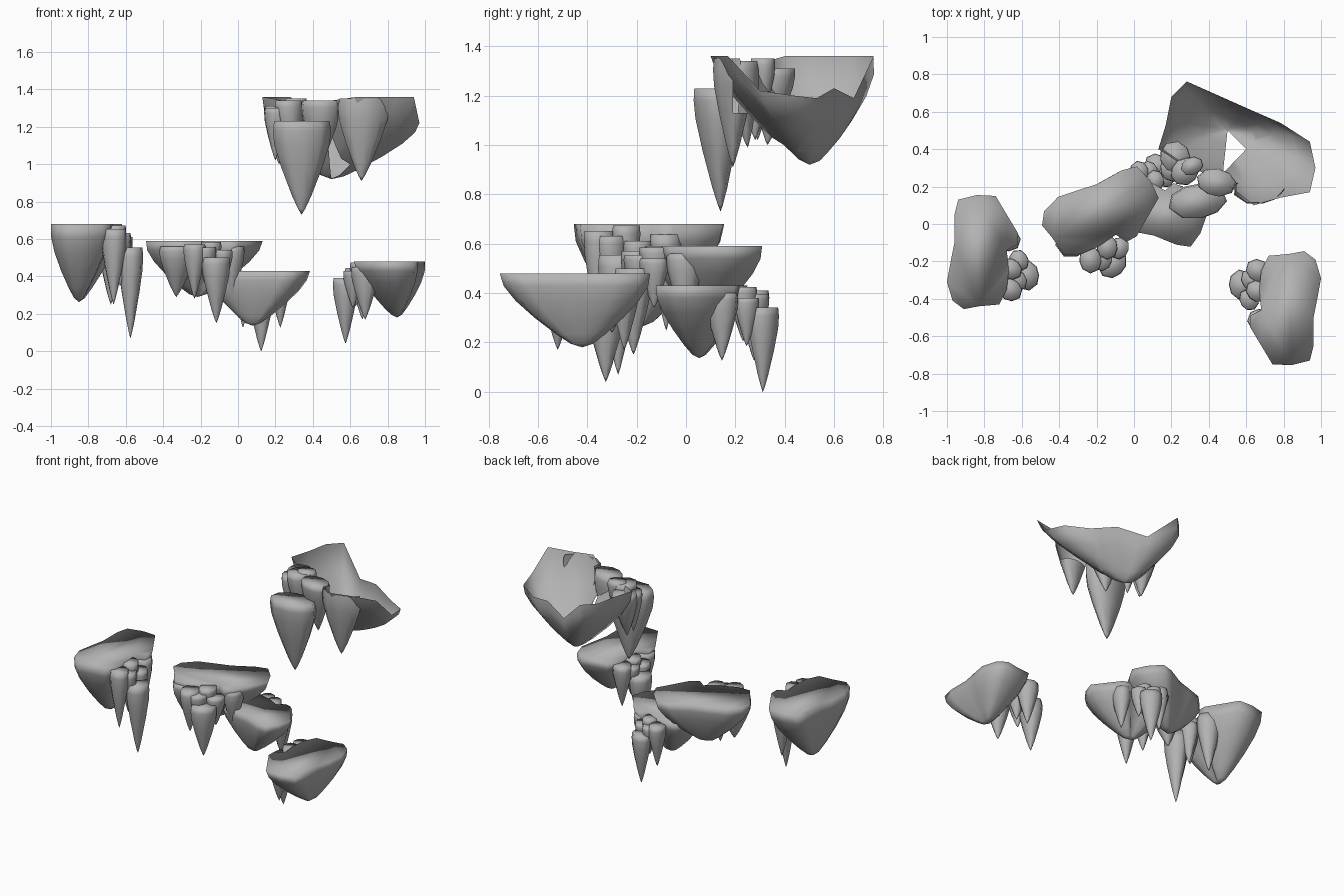
import bpy, bmesh, math
from mathutils import Matrix, Vector

if "Cube" in bpy.data.objects:
    bpy.data.objects.remove(bpy.data.objects["Cube"])

rock = bpy.data.materials.new("grey_rock")
rock.diffuse_color = (0.45, 0.45, 0.45, 1)
rock.use_nodes = True
rock.node_tree.nodes["Principled BSDF"].inputs["Base Color"].default_value = rock.diffuse_color

# (depth fraction, width fraction) from the flat top to the tip
BODY = [(0, 1), (.17, .96), (.37, .82), (.6, .59), (.82, .33), (.95, .15)]
SPIKE = [(0, .95), (.1, 1), (.25, .95), (.5, .7), (.8, .33), (.94, .12)]


def hang(name, rim, tip, profile, matrix=Matrix(), capped=True, hole=(), cut=None):
    """Rock hanging from a rim of 3D points, narrowing down to a tip."""
    bm = bmesh.new()
    tip = Vector(tip)
    mid = sum((Vector(p) for p in rim), Vector()) / len(rim)
    rings = []
    for f, s in profile:
        c = mid.lerp(tip, f)
        rings.append([bm.verts.new((c.x + (p[0] - mid.x) * s,
                                    c.y + (p[1] - mid.y) * s,
                                    p[2] + (tip.z - p[2]) * f)) for p in rim])
    n = len(rim)
    for a, b in zip(rings, rings[1:]):
        for i in range(n):
            j = (i + 1) % n
            bm.faces.new((a[i], a[j], b[j], b[i]))
    end = bm.verts.new(tip)
    for i in range(n):
        bm.faces.new((rings[-1][i], rings[-1][(i + 1) % n], end))
    if capped:
        bm.faces.new(rings[0][::-1])
    bmesh.ops.transform(bm, matrix=matrix, verts=bm.verts)
    bmesh.ops.recalc_face_normals(bm, faces=bm.faces)

    # Clean vertical cut-out with a convex, counter-clockwise outline
    sides = []
    for i, p in enumerate(hole):
        q = hole[(i + 1) % len(hole)]
        sides.append((Vector((p[0], p[1], 0)), Vector((q[1] - p[1], p[0] - q[0], 0))))
    for co, no in sides:
        bmesh.ops.bisect_plane(bm, geom=bm.verts[:] + bm.edges[:] + bm.faces[:],
                               plane_co=co, plane_no=no)
    gone = []
    for f in bm.faces:
        c = f.calc_center_median()
        inside = bool(sides) and all((c - co).dot(no) < 0 for co, no in sides)
        if inside or (cut and cut(c)):
            gone.append(f)
    if gone:
        bmesh.ops.delete(bm, geom=gone, context='FACES')
    me = bpy.data.meshes.new(name)
    bm.to_mesh(me)
    bm.free()
    me.materials.append(rock)
    me.polygons.foreach_set("use_smooth", [True] * len(me.polygons))
    bpy.context.collection.objects.link(bpy.data.objects.new(name, me))


def spike(name, x, y, r, top, bottom, matrix=Matrix(), lean=(0, 0), ry=None, **kw):
    rim = []
    for k in range(9):
        a = math.tau * k / 9
        w = 1 + .1 * math.sin(2 * a + x * 20)
        rim.append((x + r * w * math.cos(a), y + (ry or r) * w * math.sin(a), top))
    hang(name, rim, (x + lean[0], y + lean[1], bottom), SPIKE, matrix, **kw)


# Shared island shape: flat top at z = 0, spikes clustered on one side
OUTLINE = [(-.14, .28), (-.04, .305), (.06, .3), (.12, .2), (.18, .1), (.18, .04),
           (.12, .01), (.13, -.1), (.12, -.2), (.08, -.28), (-.03, -.29), (-.11, -.305),
           (-.17, -.26), (-.2, -.16), (-.18, -.05), (-.16, .05), (-.16, .2)]
CLUSTER = [(.225, -.125, .075, -.09, -.44), (.12, .07, .07, -.03, -.31),
           (.135, -.2, .065, -.02, -.31), (.14, -.09, .06, -.005, -.23),
           (.185, -.045, .055, -.05, -.25), (.17, -.15, .06, -.035, -.24)]


def island(name, x, y, top, turn, size, height, flip=1, spike_turn=None):
    def place(angle):
        return (Matrix.Translation((x, y, top)) @ Matrix.Rotation(math.radians(angle), 4, 'Z')
                @ Matrix.Diagonal((size, size * flip, height, 1)))
    hang(name + "_body", [(px, py, 0) for px, py in OUTLINE], (-.05, -.03, -.3), BODY, place(turn))
    m = place(turn if spike_turn is None else spike_turn)
    for i, (sx, sy, r, t, b) in enumerate(CLUSTER):
        spike(f"{name}_spike_{i + 1}", sx, sy, r, t, b, m)


island("left_island", -.8, -.15, .68, 0, 1, 1.39)
island("right_island", .8, -.45, .48, 180, 1, 1)
island("middle_island", -.165, .045, .59, -61, 1.02, 1.0, 1, -50)
spike("middle_island_side_spike", -.32, -.08, .1, .56, .29, lean=(-.01, .02))
island("low_island", .12, .085, .43, 68, .88, .98, -1, 60)

# Large open shell, with a rim that dips at the back right
SHELL = [(.28, .76, 1.36), (.2, .68, 1.36), (.17, .53, 1.36), (.13, .4, 1.36),
         (.24, .33, 1.34), (.38, .27, 1.34), (.5, .21, 1.34), (.64, .1, 1.36),
         (.78, .14, 1.36), (.94, .17, 1.36), (.97, .3, 1.22), (.94, .44, 1.2),
         (.8, .53, 1.19), (.64, .6, 1.23), (.46, .68, 1.19)]
hang("upper_shell", SHELL, (.5, .5, .92), BODY, capped=False,
     hole=[(.475, .27), (.6, .4), (.5, .5)])

# Spikes along the front of the shell: x, y, radii, top, bottom, lean
for i, (x, y, rx, ry, t, b, lx, ly) in enumerate([
        (.34, .12, .15, .1, 1.23, .73, 0, .02), (.22, .36, .09, .08, 1.31, 1.0, 0, -.03),
        (.27, .28, .08, .07, 1.34, 1.02, .02, 0), (.44, .22, .1, .08, 1.34, .99, 0, .03),
        (.2, .29, .065, .06, 1.3, 1.02, 0, 0), (.31, .31, .06, .05, 1.35, 1.1, 0, 0)]):
    spike(f"shell_spike_{i + 1}", x, y, rx, t, b, lean=(lx, ly), ry=ry)

# Front wall of the shell, drawn down into a broad spike
spike("shell_front_spike", .67, .19, .13, 1.35, .91, ry=.09, lean=(-.01, 0), capped=False,
      cut=lambda c: c.y > .2 and c.z > 1.12)
